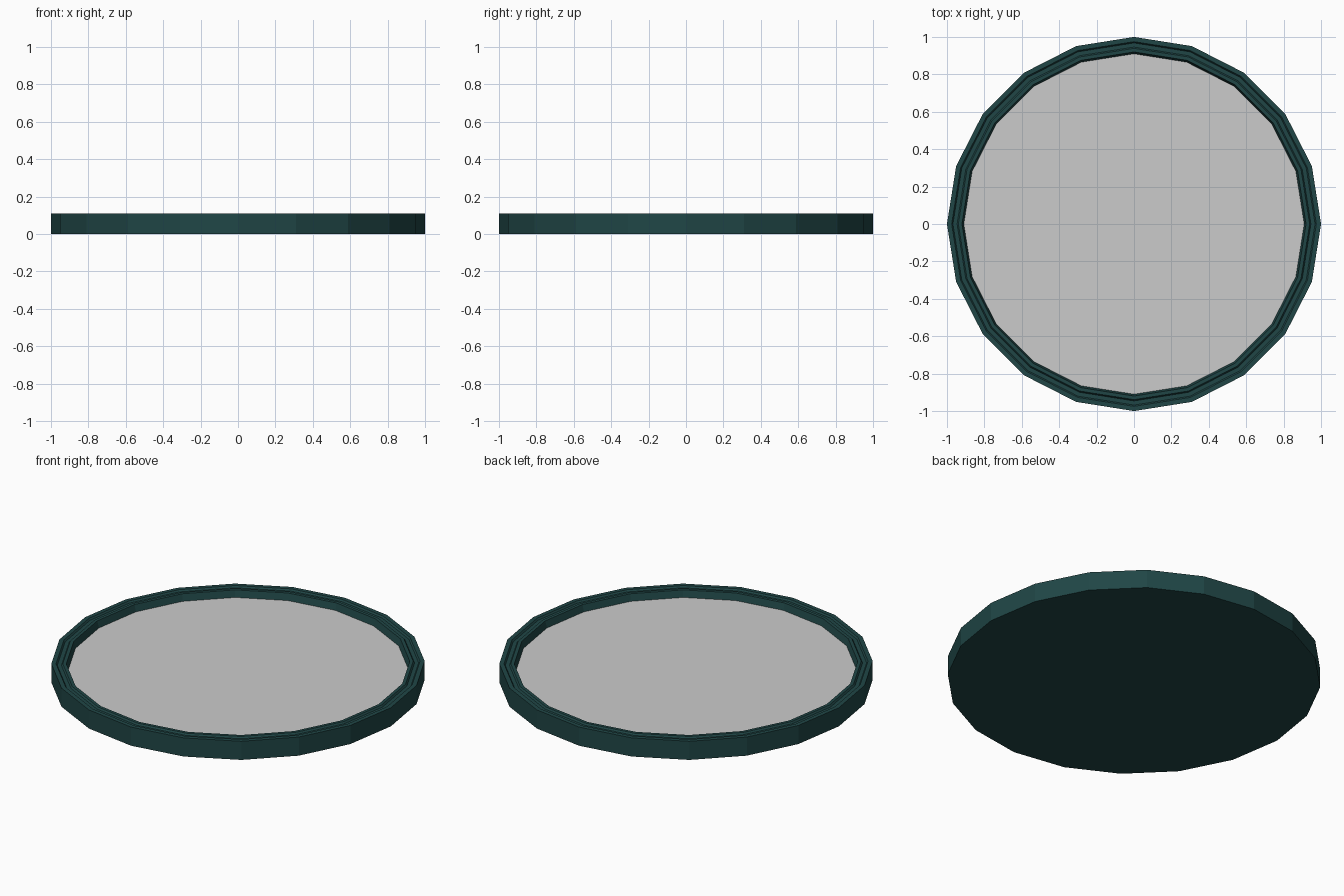
import bpy
import bmesh
from math import cos, sin, tau

if "Cube" in bpy.data.objects:
    bpy.data.objects.remove(bpy.data.objects["Cube"])

SIDES = 20


def lathe(name, profile, cap_first=False, cap_last=False):
    """Spin a (radius, height) profile into a flat-faced ring, with optional caps."""
    bm = bmesh.new()
    rings = [[bm.verts.new((r * cos(tau * i / SIDES), r * sin(tau * i / SIDES), z))
              for i in range(SIDES)] for r, z in profile]
    for a, b in zip(rings, rings[1:]):
        for i in range(SIDES):
            j = (i + 1) % SIDES
            bm.faces.new((a[i], a[j], b[j], b[i]))
    if cap_first:
        bm.faces.new(rings[0][::-1])
    if cap_last:
        bm.faces.new(rings[-1])
    mesh = bpy.data.meshes.new(name)
    bm.to_mesh(mesh)
    bm.free()
    obj = bpy.data.objects.new(name, mesh)
    bpy.context.collection.objects.link(obj)
    return obj


# dark frame: closed base, upright side, shallow groove in the rim, recessed lip
frame = lathe("frame", [
    (1.0, 0.0), (1.0, 0.11), (0.975, 0.11), (0.968, 0.10),
    (0.946, 0.10), (0.939, 0.11), (0.92, 0.11), (0.91, 0.07),
], cap_first=True)
paint = bpy.data.materials.new("dark_teal")
paint.diffuse_color = (0.014, 0.061, 0.061, 1.0)
paint.use_nodes = True
paint.node_tree.nodes["Principled BSDF"].inputs["Base Color"].default_value = paint.diffuse_color
frame.data.materials.append(paint)

# flat grey disc set into the frame
lathe("inset_disc", [(0.91, 0.07)], cap_last=True)
